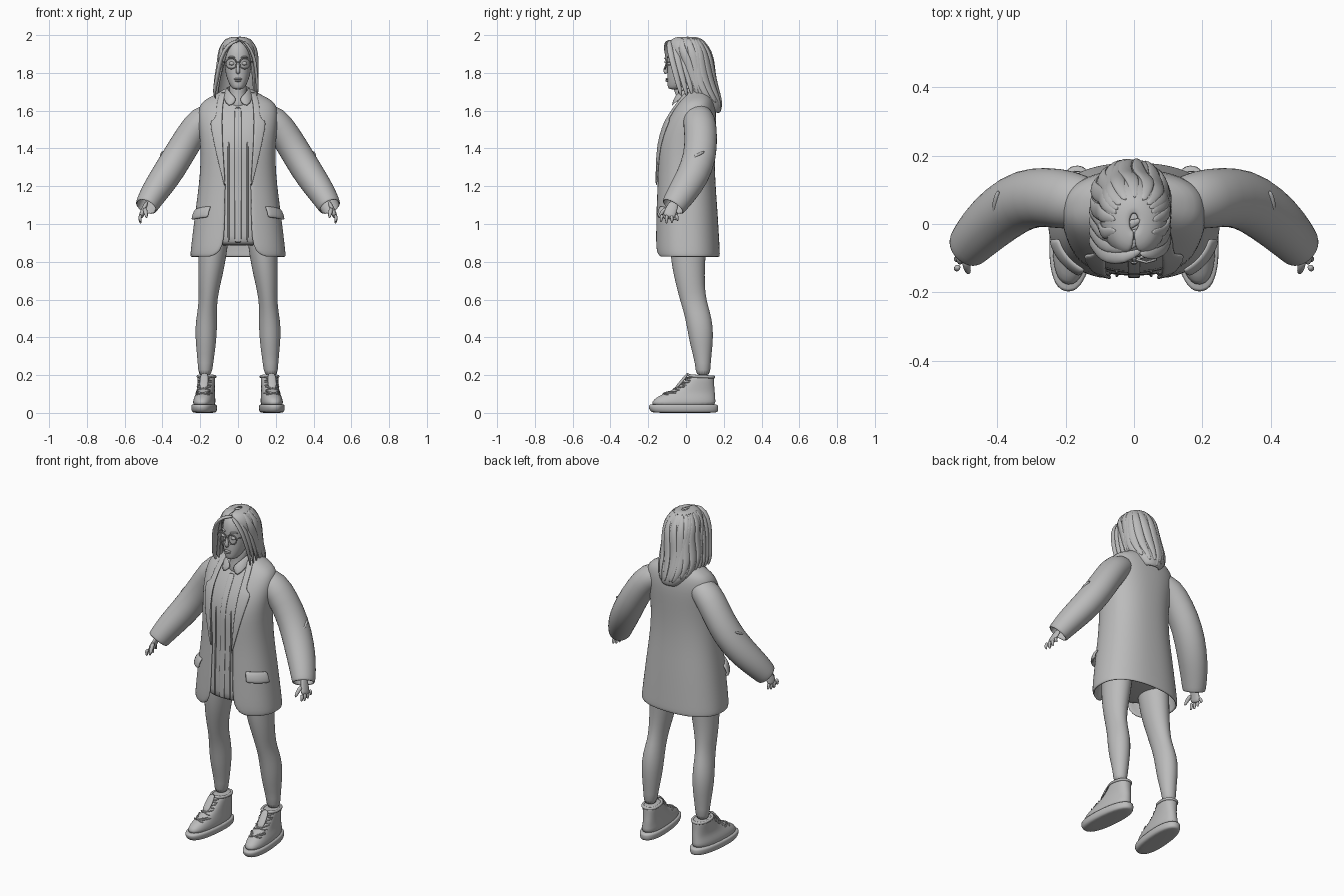
import bpy, bmesh, math
from mathutils import Vector, Matrix

if "Cube" in bpy.data.objects:
    bpy.data.objects.remove(bpy.data.objects["Cube"])

grey = bpy.data.materials.new("plain grey")
grey.use_nodes = True
grey.diffuse_color = (0.5, 0.5, 0.5, 1)
grey.node_tree.nodes["Principled BSDF"].inputs["Base Color"].default_value = (0.5, 0.5, 0.5, 1)


def finish(name, bm, subsurf=1, thick=0, mirror=False, recalc=True):
    if recalc:
        bmesh.ops.recalc_face_normals(bm, faces=bm.faces)
    mesh = bpy.data.meshes.new(name)
    bm.to_mesh(mesh)
    bm.free()
    mesh.materials.append(grey)
    for face in mesh.polygons:
        face.use_smooth = True
    ob = bpy.data.objects.new(name, mesh)
    bpy.context.collection.objects.link(ob)
    if thick:
        solid = ob.modifiers.new("Thickness", "SOLIDIFY")
        solid.thickness, solid.offset = thick, -1
    if mirror:
        ob.modifiers.new("Mirror", "MIRROR").use_mirror_merge = False
    if subsurf:
        sub = ob.modifiers.new("Smooth", "SUBSURF")
        sub.levels = sub.render_levels = subsurf
    return ob


def power(value, e):
    return math.copysign(abs(value) ** e, value)


# A row is (height, centre x, half width, front y, back y, half opening)
def ring_point(row, angle, off=0, e=0.85):
    z, cx, rx, front, back = row[:5]
    x = cx + (rx + off) * power(math.sin(angle), e)
    y = (front + back) / 2 - ((back - front) / 2 + off) * power(math.cos(angle), e)
    return Vector((x, y, z))


def row_at(rows, z):
    for a, b in zip(rows, rows[1:]):
        if a[0] <= z <= b[0]:
            t = (z - a[0]) / (b[0] - a[0])
            return [p + (q - p) * t for p, q in zip(a, b)]
    return rows[0] if z < rows[0][0] else rows[-1]


def on_front(rows, x, z, off, e=0.85):
    row = row_at(rows, z)
    s = max(-1, min(1, (x - row[1]) / row[2]))
    return ring_point(row, math.asin(power(s, 1 / e)), off, e)


def grid(name, lines, loop=False, caps=False, **options):
    bm = bmesh.new()
    verts = [[bm.verts.new(p) for p in line] for line in lines]
    n = len(lines[0])
    for a, b in zip(verts, verts[1:]):
        for j in range(n if loop else n - 1):
            k = (j + 1) % n
            bm.faces.new((a[j], a[k], b[k], b[j]))
    if caps:
        bm.faces.new(verts[0][::-1])
        bm.faces.new(verts[-1])
    return finish(name, bm, recalc=caps, **options)


def loft(name, rows, n=24, e=0.85, **options):
    lines = [[ring_point(r, math.tau * i / n, 0, e) for i in range(n)] for r in rows]
    return grid(name, lines, loop=True, caps=True, **options)


def open_shell(name, rows, n, e=0.85, **options):
    lines = []
    for row in rows:
        start = math.asin(min(1, row[5] / row[2]) ** (1 / e))
        step = (math.tau - 2 * start) / n
        lines.append([ring_point(row, start + step * i, 0, e) for i in range(n + 1)])
    return grid(name, lines, **options)


def tube(name, path, wide=(1, 0, 0), flat=1.0, n=8, caps=True, **options):
    lines = []
    pts = [Vector(p[:3]) for p in path]
    for i, p in enumerate(pts):
        t = (pts[min(i + 1, len(pts) - 1)] - pts[max(i - 1, 0)]).normalized()
        u = Vector(wide)
        u = (u - t * u.dot(t)).normalized()
        v = t.cross(u) * flat
        angles = [math.tau * k / n for k in range(n)]
        lines.append([p + (u * math.cos(a) + v * math.sin(a)) * path[i][3] for a in angles])
    return grid(name, lines, loop=True, caps=caps, **options)


def blob(name, centre, size, **options):
    bm = bmesh.new()
    bmesh.ops.create_uvsphere(bm, u_segments=16, v_segments=10, radius=1,
                              matrix=Matrix.Translation(centre) @ Matrix.Diagonal((*size, 1)))
    return finish(name, bm, **options)


# Jacket, open at the front, over a shirt
jacket = [
    (.825, 0, .252, -.16, .178, .15), (.84, 0, .253, -.165, .18, .11),
    (.88, 0, .249, -.167, .178, .08), (.97, 0, .238, -.165, .173, .07),
    (1.1, 0, .222, -.162, .165, .07), (1.2, 0, .208, -.157, .157, .065),
    (1.32, 0, .198, -.157, .152, .075), (1.43, 0, .2, -.155, .155, .085),
    (1.52, 0, .21, -.125, .16, .09), (1.59, 0, .213, -.085, .16, .09),
    (1.64, 0, .2, -.05, .15, .085), (1.67, 0, .155, -.025, .14, .075),
    (1.7, 0, .09, -.01, .115, .065), (1.72, 0, .07, -.01, .1, .055)]
open_shell("jacket", jacket, 36, thick=.012)
shirt = [(z, 0, rx - .022, front + .012, back - .02, 0)
         for z, cx, rx, front, back, gap in jacket[3:-1]]
shirt = [(.885, 0, .15, -.135, .12, 0), (.9, 0, .19, -.152, .14, 0)] + shirt
loft("shirt", shirt)


def draped(name, rows, edges, off, steps=4, **options):
    lines = []
    for z, left, right in edges:
        xs = [left + (right - left) * i / steps for i in range(steps + 1)]
        lines.append([on_front(rows, x, z, off) for x in xs])
    return grid(name, lines, **options)


# Lapels, pocket flaps, shirt placket and folds
draped("lapels", jacket, [(1.2, .064, .07), (1.3, .07, .095), (1.42, .078, .122),
       (1.52, .08, .142), (1.55, .08, .142), (1.56, .08, .11), (1.62, .078, .112),
       (1.67, .07, .1), (1.7, .06, .085)], .01, thick=.01, mirror=True)
flap = [[ring_point(row_at(jacket, z - .015 * i / 6), math.radians(36 + 7 * i), off)
         for i in range(7)] for z, off in ((1.035, .022), (1.05, .024), (1.08, .018), (1.1, .004))]
grid("pocket_flaps", flap, thick=.014, mirror=True)
heights = [.9 + .06 * i for i in range(13)]
draped("shirt_placket", shirt, [(z, -.018, .018) for z in heights], .005, thick=.006)
for side in (-1, 1):
    tube("shirt_fold", [(*on_front(shirt, side * .05, z, .0), .005) for z in heights[:10]])

# Neck and pointed shirt collar
loft("neck", [(1.6, 0, .06, -.06, .07), (1.66, 0, .048, -.045, .06),
              (1.7, 0, .045, -.04, .06), (1.76, 0, .048, -.05, .07)], e=1)
collar_low = [(.012, -.066, 1.645), (.052, -.09, 1.612), (.082, -.04, 1.665),
              (.085, .04, 1.695), (.05, .1, 1.705), (0, .115, 1.705)]
collar_high = [(.006, -.06, 1.665), (.03, -.058, 1.69), (.055, -.02, 1.715),
               (.062, .04, 1.73), (.04, .08, 1.735), (0, .09, 1.735)]
grid("shirt_collar", [collar_low, collar_high], thick=.008, mirror=True)

# Sleeves and folded cuffs
sleeve = [(.12, .06, 1.58, .07), (.19, .07, 1.555, .09), (.255, .08, 1.465, .088),
          (.32, .075, 1.355, .09), (.385, .035, 1.25, .089), (.445, -.02, 1.165, .08),
          (.478, -.058, 1.108, .07), (.487, -.07, 1.09, .066)]
tube("sleeves", sleeve, wide=(0, 1, 0), flat=.92, n=16, caps=False, thick=.01, mirror=True)
tube("elbow_creases", [(.395, .1, 1.385, .007), (.41, .06, 1.365, .009), (.405, .02, 1.34, .006)],
     mirror=True)

# Hands
tube("palms", [(.48, -.06, 1.12, .028), (.497, -.075, 1.085, .033), (.51, -.087, 1.05, .038),
               (.514, -.092, 1.035, .034)], wide=(0, 1, 0), flat=.4, mirror=True)
for i in range(4):
    y = -.125 + .024 * i
    drop = (.036, .045, .042, .03)[i]
    tube("finger", [(.512, y, 1.05, .011), (.522, y - .006 + .004 * i, 1.05 - drop * .5, .0095),
                    (.514, y - .008 + .006 * i, 1.045 - drop, .006)], mirror=True)
tube("thumbs", [(.495, -.1, 1.085, .014), (.488, -.13, 1.06, .012), (.483, -.145, 1.03, .007)],
     mirror=True)

# Bare legs with knees and calves
loft("legs", [(.19, .175, .036, .05, .13), (.26, .172, .041, .05, .13),
              (.36, .17, .054, .02, .143), (.45, .169, .06, .005, .146),
              (.53, .164, .053, -.012, .13), (.6, .158, .049, -.034, .108),
              (.68, .152, .06, -.055, .1), (.78, .14, .072, -.078, .102),
              (.9, .13, .08, -.09, .11), (1, .12, .08, -.09, .11)], n=16, e=1, mirror=True)

# Ankle boots: sole, upper, padded rim, toe cap and laces
boot = [(.03, 0, .056, -.185, .158), (.06, 0, .058, -.183, .158), (.085, -.002, .053, -.155, .156),
        (.105, -.004, .048, -.11, .155), (.13, -.004, .046, -.055, .152), (.16, -.004, .046, -.012, .15),
        (.19, -.004, .047, .012, .15), (.2, -.004, .042, .02, .145)]
parts = [loft("boot_upper", boot),
         loft("boot_sole", [(0, 0, .05, -.165, .155), (.003, 0, .062, -.185, .17),
              (.022, 0, .067, -.2, .174), (.042, 0, .066, -.2, .172), (.046, 0, .06, -.193, .165)])]
rim = [(*ring_point((.198 - .008 * math.sin(math.tau * i / 16 / 2), -.004, .045, .018, .148),
        math.tau * i / 16), .009) for i in range(17)]
parts.append(tube("boot_rim", rim, wide=(0, 0, 1)))
parts.append(tube("boot_tongue", [(0, -.06, .125, .024), (0, -.02, .17, .027), (0, .015, .215, .022)],
                  flat=.35))
parts.append(tube("toe_cap_seam", [(*ring_point(boot[3], math.radians(a), .003), .004)
                                   for a in range(-60, 61, 20)], wide=(0, 0, 1)))
for i in range(4):
    z = .105 + .025 * i
    for tilt in (-.008, .008):
        lace = [on_front(boot, x, z + tilt * x / .03, .006) for x in (-.036, -.018, 0, .018, .036)]
        parts.append(tube("boot_lace", [(*p, .0045) for p in lace], wide=(0, 0, 1), n=6))
turn = Matrix.Translation((.178, 0, 0)) @ Matrix.Rotation(math.radians(5), 4, "Z")
for ob in parts:
    ob.data.transform(turn)
    ob.modifiers.new("Mirror", "MIRROR").use_mirror_merge = False

# Head and facial features
head = [(1.712, 0, .022, -.088, -.04), (1.722, 0, .036, -.097, 0), (1.75, 0, .052, -.1, .04),
        (1.79, 0, .065, -.1, .07), (1.84, 0, .072, -.098, .09), (1.9, 0, .075, -.1, .1),
        (1.95, 0, .062, -.085, .09), (1.975, 0, .035, -.05, .06)]
loft("head", head, e=.92)
tube("nose", [(0, -.096, 1.862, .007), (0, -.105, 1.835, .009), (0, -.112, 1.808, .014),
              (0, -.1, 1.796, .012)])
for z, width in ((1.768, .022), (1.758, .019)):
    blob("lip", (0, -.1, z), (width, .009, .0055), subsurf=0)
blob("eyes", (.033, -.088, 1.85), (.016, .012, .01), subsurf=0, mirror=True)
tube("eyebrows", [(*on_front(head, x, z, .001), .005)
                  for x, z in ((.014, 1.88), (.034, 1.888), (.055, 1.88))], wide=(0, 0, 1), mirror=True)

# Round spectacles
lens = [(.036 + .028 * math.cos(a), -.112 + .25 * abs(math.cos(a)) * .03, 1.85 + .028 * math.sin(a), .0038)
        for a in (math.tau * i / 20 for i in range(21))]
tube("spectacle_rims", lens, wide=(0, 1, 0), n=6, subsurf=0, mirror=True)
tube("spectacle_bridge", [(-.009, -.11, 1.855, .0035), (0, -.116, 1.859, .0035), (.009, -.11, 1.855, .0035)],
     wide=(0, 0, 1))
tube("spectacle_arms", [(.063, -.106, 1.857, .0035), (.077, -.06, 1.86, .0035), (.08, .02, 1.855, .003)],
     wide=(0, 0, 1), mirror=True)

# Shoulder length hair: a shell with locks laid over it
hair = [(1.585, .0, .045, .12, .18, .03), (1.62, -.003, .075, .09, .192, .06),
        (1.66, -.01, .108, .03, .185, .09), (1.72, -.012, .115, -.02, .165, .1),
        (1.78, -.008, .108, -.05, .15, .088), (1.85, -.002, .1, -.075, .143, .076),
        (1.9, 0, .1, -.096, .135, .066), (1.94, 0, .092, -.102, .118, .045),
        (1.97, 0, .075, -.09, .096, .015), (1.988, 0, .05, -.065, .07, .002), (1.994, 0, .012, -.02, .03, .001)]
open_shell("hair_shell", hair, 28, e=.95, thick=.012)
for i in range(13):
    turn = math.radians(70 + 220 * i / 12)
    end = 1.59 + .07 * abs(i - 6) / 6 + .015 * (i % 2)
    path = []
    for k in range(9):
        t = k / 8
        z = 1.985 + (end - 1.985) * t
        p = ring_point(row_at(hair, z), turn + .15 * math.sin(3 * t + i), -.001, .95)
        path.append((*p, .006 + .021 * math.sin(math.pi * (.1 + .85 * t))))
    tube("hair_lock", path, wide=(math.cos(turn), math.sin(turn), 0), flat=.45)

# Swept fringe on both sides of an off-centre parting
for k in range(4):
    d = .03 * k
    tube("right_fringe", [(.025, -.075 + d, 1.972 + d * .2, .008), (-.03, -.102 + d, 1.968 + d * .15, .019),
         (-.075, -.098 + d, 1.92, .022), (-.1, -.08 + d, 1.84, .022),
         (-.112, -.062 + d, 1.76, .021), (-.128, -.045 + d, 1.7, .017), (-.118, -.04 + d, 1.66, .005)],
         wide=(.3, 1, .3), flat=.55)
    tube("left_fringe", [(.015, -.085 + d, 1.972 + d * .2, .008), (.05, -.092 + d, 1.955, .017),
         (.085, -.078 + d, 1.89, .019), (.098, -.055 + d, 1.8, .018),
         (.104, -.035 + d, 1.72, .015), (.1, -.025 + d, 1.675, .005)],
         wide=(-.3, 1, .3), flat=.5)
